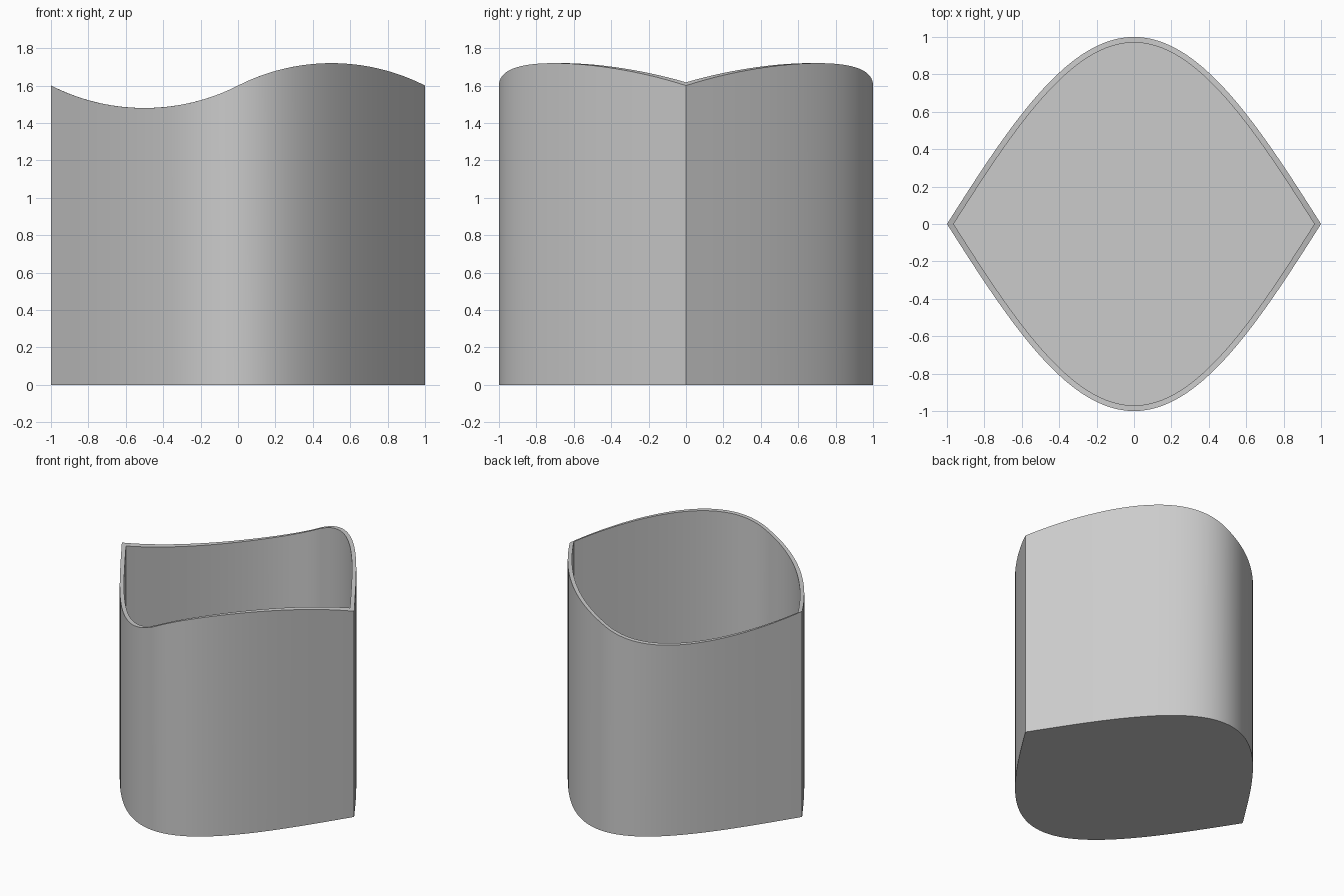
import bpy, bmesh, math

if "Cube" in bpy.data.objects:
    bpy.data.objects.remove(bpy.data.objects["Cube"])

WALL = 0.03      # wall and floor thickness
N = 64           # segments per side
R = (0.25 + 0.12 ** 2) / 0.24   # radius of the rim arcs


def rim_height(x):
    """S-shaped rim: a dip on the left, a crest on the right."""
    arc = math.sqrt(R * R - (abs(x) - 0.5) ** 2) - (R - 0.12)
    return 1.6 + math.copysign(arc, x)


def offset_point(x, d):
    """Point of the arched side curve, moved inwards by d."""
    slope = -math.pi / 2 * math.sin(math.pi * x / 2)
    k = math.hypot(1, slope)
    return x + d * slope / k, math.cos(math.pi * x / 2) - d / k


def outline(d):
    """Pointed oval made of two mirrored side curves."""
    lo, hi = 0.5, 1.0
    for _ in range(40):          # find where the offset curve meets y = 0
        mid = (lo + hi) / 2
        if offset_point(mid, d)[1] > 0:
            lo = mid
        else:
            hi = mid
    side = [offset_point(hi * (1 - 2 * i / N), d) for i in range(N + 1)]
    side[0], side[-1] = (side[0][0], 0), (side[-1][0], 0)
    return side + [(x, -y) for x, y in reversed(side[1:-1])]


grey = bpy.data.materials.new("plain grey")
grey.diffuse_color = (0.6, 0.6, 0.6, 1)
grey.use_nodes = True
grey.node_tree.nodes["Principled BSDF"].inputs["Base Color"].default_value = grey.diffuse_color

bm = bmesh.new()
outer, inner = outline(0), outline(WALL)
rings = [
    [bm.verts.new((x, y, 0)) for x, y in outer],
    [bm.verts.new((x, y, rim_height(x))) for x, y in outer],
    [bm.verts.new((x, y, rim_height(x))) for x, y in inner],
    [bm.verts.new((x, y, WALL)) for x, y in inner],
]

# Outer wall, rim and inner wall
count = len(outer)
for a, b in zip(rings, rings[1:]):
    for i in range(count):
        j = (i + 1) % count
        bm.faces.new((a[i], a[j], b[j], b[i]))

# Underside and inner floor
bm.faces.new(rings[0][::-1])
bm.faces.new(rings[3])
bmesh.ops.recalc_face_normals(bm, faces=bm.faces)

mesh = bpy.data.meshes.new("vessel")
bm.to_mesh(mesh)
bm.free()
mesh.materials.append(grey)
vessel = bpy.data.objects.new("vessel", mesh)
bpy.context.collection.objects.link(vessel)

# Smooth walls with crisp corners and rim
bpy.context.view_layer.objects.active = vessel
vessel.select_set(True)
bpy.ops.object.shade_smooth_by_angle(angle=math.radians(30))
